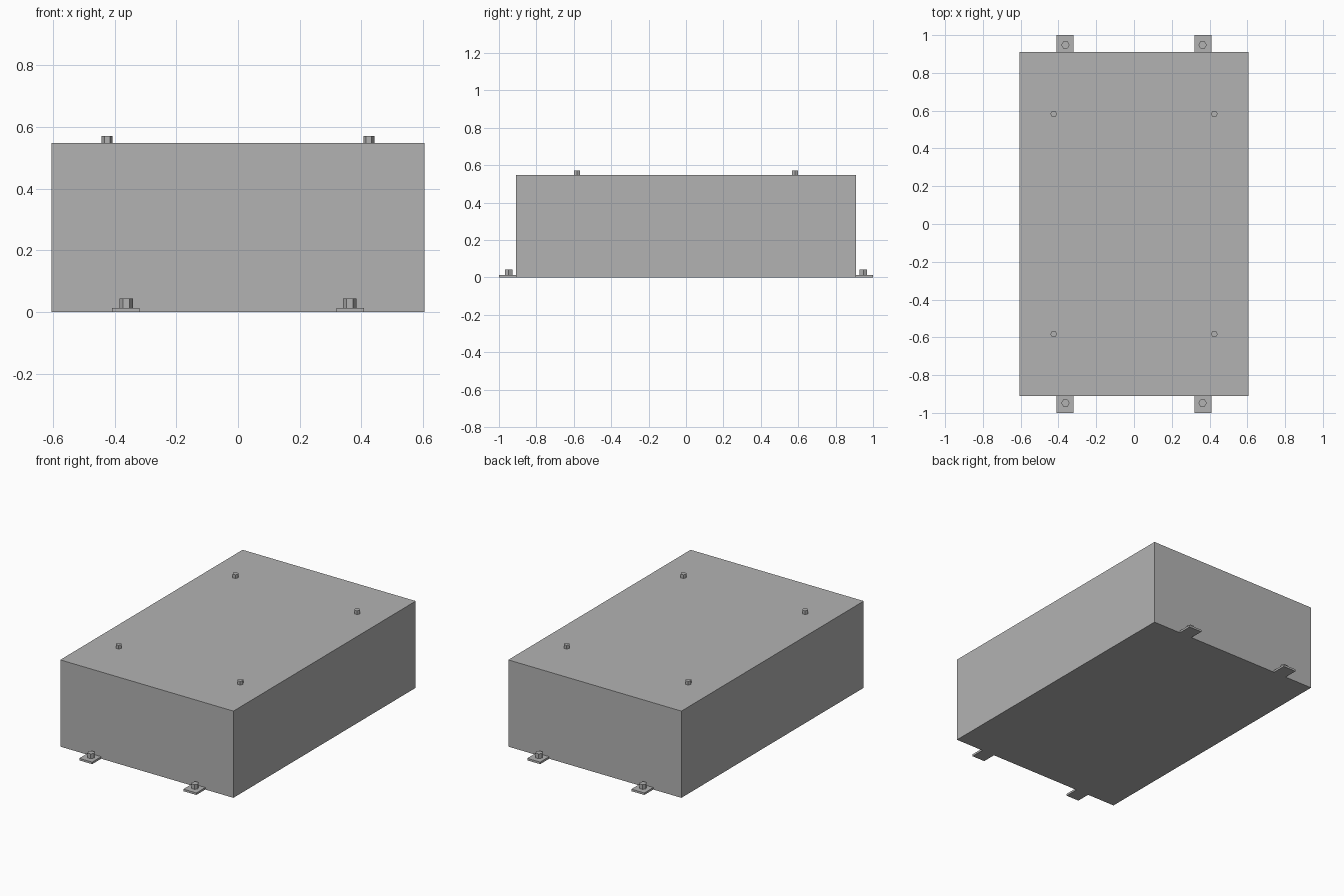
import bpy
import math

cube = bpy.data.objects.get("Cube")
if cube:
    bpy.data.objects.remove(cube, do_unlink=True)

# One plain grey for the whole enclosure
grey = bpy.data.materials.new("metal_grey")
grey.use_nodes = True
GREY = (0.45, 0.45, 0.45, 1)
grey.diffuse_color = GREY
grey.node_tree.nodes["Principled BSDF"].inputs["Base Color"].default_value = GREY


def finish(name):
    obj = bpy.context.object
    obj.name = name
    obj.data.materials.append(grey)
    bpy.ops.object.transform_apply(location=False, rotation=True, scale=True)
    return obj


def box(name, x, y, z0, size):
    bpy.ops.mesh.primitive_cube_add(size=1, location=(x, y, z0 + size[2] / 2))
    bpy.context.object.scale = size
    return finish(name)


def hex_bolt(name, x, y, z0, radius, height):
    # Corners point along x
    bpy.ops.mesh.primitive_cylinder_add(
        vertices=6, radius=radius, depth=height,
        location=(x, y, z0 + height / 2), rotation=(0, 0, math.pi / 6))
    return finish(name)


WIDTH, DEPTH, HEIGHT = 1.21, 1.82, 0.548
TAB_THICK = 0.013

# Main housing
box("housing", 0, 0, 0, (WIDTH, DEPTH, HEIGHT))

# Mounting tabs, tab bolts and lid bolts in each corner
for sx, side in ((1, "left"), (-1, "right")):
    for sy, end in ((-1, "front"), (1, "back")):
        corner = f"{end}_{side}"
        box("mounting_tab_" + corner, sx * 0.364, sy * 0.955, 0,
            (0.09, 0.09, TAB_THICK))
        hex_bolt("tab_bolt_" + corner, sx * 0.363, sy * 0.948, TAB_THICK, 0.022, 0.03)
        hex_bolt("lid_bolt_" + corner, sx * 0.425, sy * 0.583, HEIGHT, 0.018, 0.023)
